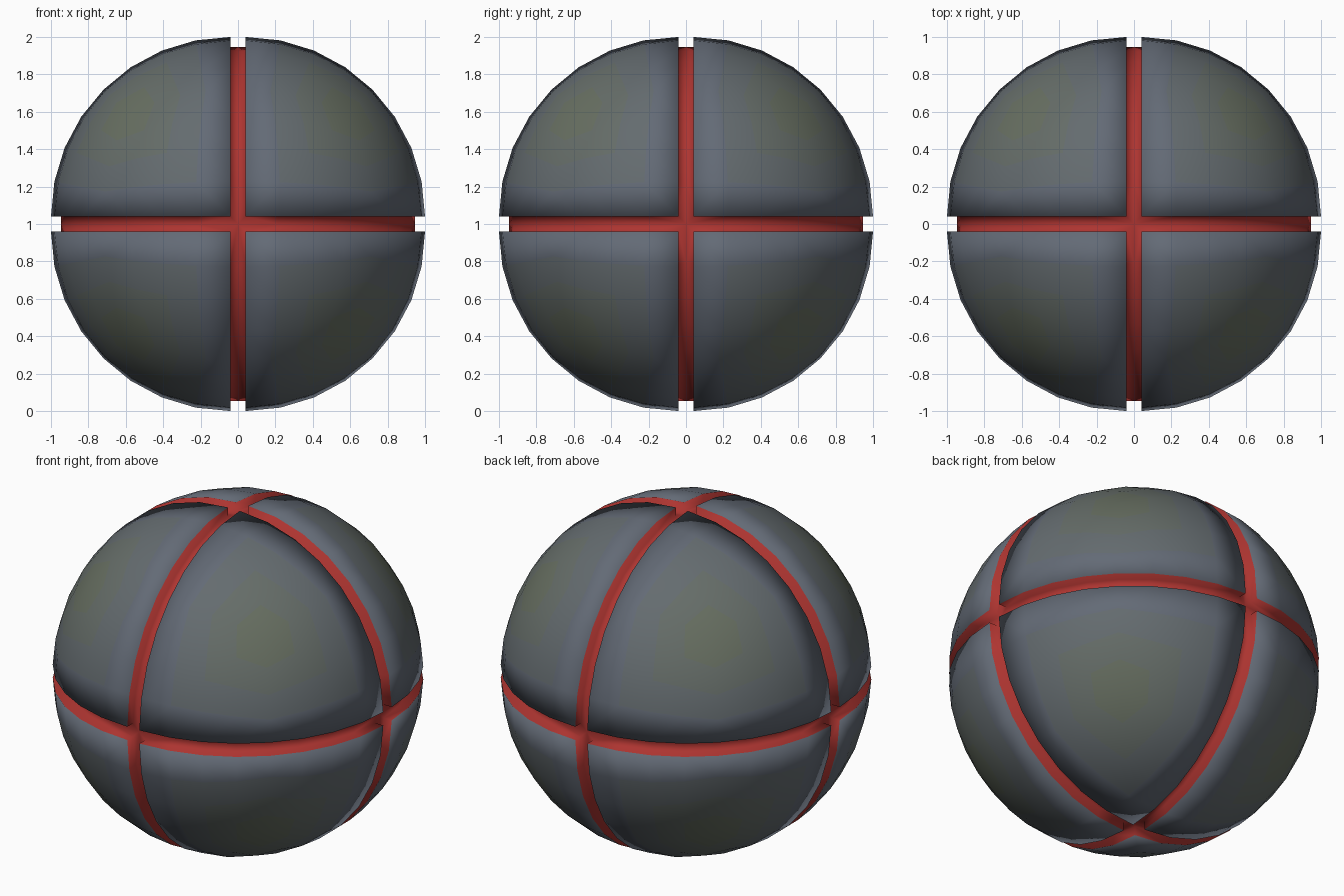
import bpy, bmesh, math
from mathutils import Vector

if "Cube" in bpy.data.objects:
    bpy.data.objects.remove(bpy.data.objects["Cube"])

N = 4          # grid steps per patch, three patches make one panel
GAP = 0.04     # half width of the grooves
R_OUT, R_IN = 0.96, 0.947
EDGE, MID = Vector((0.125, 0.145, 0.180)), Vector((0.135, 0.158, 0.120))
TONES = 4      # panel tint steps from rim to middle


def material(name, color):
    m = bpy.data.materials.new(name)
    m.diffuse_color = (*color, 1)
    m.use_nodes = True
    m.node_tree.nodes["Principled BSDF"].inputs["Base Color"].default_value = m.diffuse_color
    return m


def bulge(d):
    """Panel surface: a shifted sphere, slightly flatter in the middle."""
    return d * R_OUT * (1 - 0.018 * min(d)) + Vector((GAP,) * 3)


def patch(bm, axis):
    """One third of a panel: grid on a cube side in equal angles."""
    ang = [math.tan(math.pi / 4 * i / N) for i in range(N + 1)]
    rows = []
    for a in ang:
        row = []
        for b in ang:
            p = [0, 0, 0]
            p[axis], p[(axis + 1) % 3], p[(axis + 2) % 3] = 1, a, b
            row.append(bm.verts.new(bulge(Vector(p).normalized())))
        rows.append(row)
    for i in range(N):
        for j in range(N):
            bm.faces.new((rows[i][j], rows[i + 1][j],
                          rows[i + 1][j + 1], rows[i][j + 1]))


def extrude_rim(bm, edges, place):
    """Extrude the open rim, move it with place, return the new rim."""
    geom = bmesh.ops.extrude_edge_only(bm, edges=edges)["geom"]
    verts = [g for g in geom if isinstance(g, bmesh.types.BMVert)]
    for v in verts:
        v.co = place(v.co.copy())
    for f in geom:
        if isinstance(f, bmesh.types.BMFace):
            f.material_index = TONES
    new = set(verts)
    return [e for e in bm.edges if e.is_boundary
            and e.verts[0] in new and e.verts[1] in new]


def wall_foot(co):
    flat = Vector([c if c > GAP + 1e-3 else 0 for c in co])
    p = flat.normalized() * R_IN
    return Vector([p[i] if flat[i] else GAP for i in range(3)])


def groove_middle(co):
    return Vector([c if c > GAP + 1e-3 else 0 for c in co])


# one octant panel
bm = bmesh.new()
for axis in range(3):
    patch(bm, axis)
bmesh.ops.remove_doubles(bm, verts=bm.verts, dist=1e-4)
for f in bm.faces:
    t = min(f.calc_center_median()) / 0.62
    f.material_index = min(TONES - 1, int(t * TONES))

# red groove: side walls, then half of the floor
rim = [e for e in bm.edges if e.is_boundary]
rim = extrude_rim(bm, rim, wall_foot)
extrude_rim(bm, rim, groove_middle)

bmesh.ops.recalc_face_normals(bm, faces=bm.faces)
if sum(f.normal.dot(f.calc_center_median()) for f in bm.faces) < 0:
    bmesh.ops.reverse_faces(bm, faces=bm.faces)
for f in bm.faces:
    f.smooth = True

me = bpy.data.meshes.new("grooved_ball")
bm.to_mesh(me)
bm.free()
for i in range(TONES):
    me.materials.append(material(f"panel_tone_{i}",
                                 EDGE.lerp(MID, i / (TONES - 1))))
me.materials.append(material("groove_red", (0.42, 0.035, 0.03)))
ball = bpy.data.objects.new("grooved_ball", me)
ball.location.z = 1
bpy.context.collection.objects.link(ball)

# the other seven panels
mir = ball.modifiers.new("mirror", 'MIRROR')
mir.use_axis = (True, True, True)
mir.merge_threshold = 0.001
